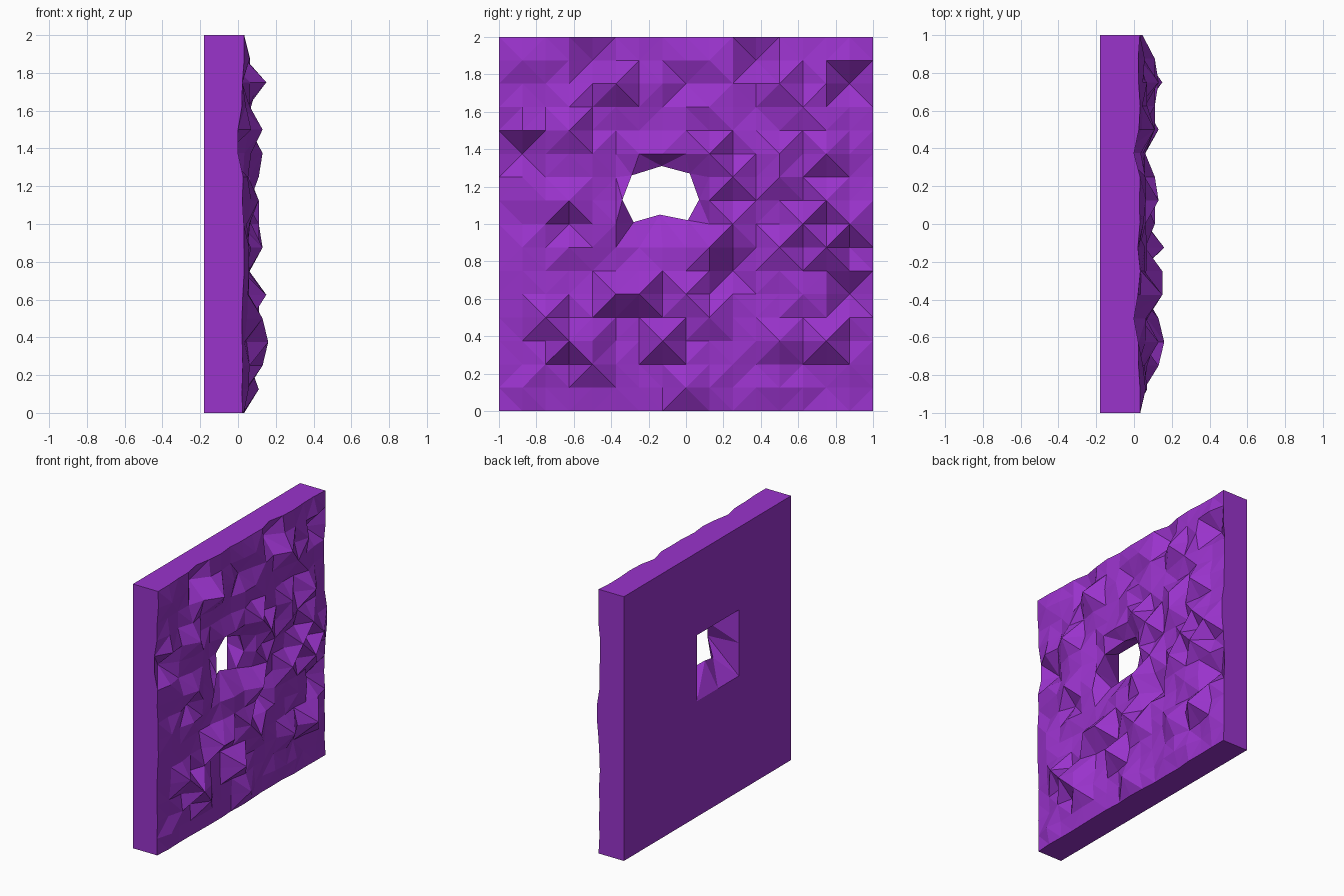
import bpy, bmesh, random

if "Cube" in bpy.data.objects:
    bpy.data.objects.remove(bpy.data.objects["Cube"], do_unlink=True)

N = 16
STEP = 2 / N
BASE, BACK = 0.03, -0.18
LOW, HIGH, BOTTOM, TOP = 5, 9, 7, 11      # grid bounds of the opening

# Rock bumps and dents: height -> grid points (column, row)
bumps = {
    0.16: [(3, 3), (7, 3)],
    0.15: [(5, 5), (6, 5), (5, 14), (14, 3)],
    0.13: [(2, 4), (4, 3), (4, 2), (9, 11), (14, 11), (14, 7), (9, 7), (12, 3), (3, 12)],
    0.11: [(8, 1), (9, 4), (15, 8), (3, 9), (12, 11), (12, 7), (14, 9),
           (10, 10), (12, 14), (13, 8), (12, 10), (8, 5)],
    0.07: [(10, 8), (13, 5), (3, 7), (2, 9), (13, 13), (4, 4), (7, 11),
           (3, 11), (14, 14), (1, 12)],
    0.045: [(16, 9), (16, 8)],
    0: [(4, 16), (11, 16), (0, 12), (0, 11), (3, 8), (15, 7), (8, 14)],
    -0.06: [(4, 15), (11, 15), (15, 14), (1, 11), (15, 5), (10, 6)],
}

random.seed(4)
height = {}
for i in range(N + 1):
    for j in range(N + 1):
        edge = i in (0, N) or j in (0, N)
        height[i, j] = BASE + (random.uniform(-0.01, 0.004) if edge
                               else random.uniform(-0.01, 0.035))
for h, points in bumps.items():
    for p in points:
        height[p] = h

purple = bpy.data.materials.new("purple rock")
purple.use_nodes = True
color = (0.32, 0.033, 0.6, 1)
purple.diffuse_color = color
purple.node_tree.nodes["Principled BSDF"].inputs["Base Color"].default_value = color

bm = bmesh.new()


def vert(x, i, j):
    return bm.verts.new((x, i * STEP - 1, j * STEP))


def inside(i, j):
    return LOW < i < HIGH and BOTTOM < j < TOP


# Rough front surface, each cell split along its most uneven diagonal
grid = {p: vert(h, *p) for p, h in height.items() if not inside(*p)}
for i in range(N):
    for j in range(N):
        if LOW <= i < HIGH and BOTTOM <= j < TOP:
            continue
        keys = [(i, j), (i + 1, j), (i + 1, j + 1), (i, j + 1)]
        a, b, c, d = [grid[k] for k in keys]
        dev = [abs(height[k] - BASE - 0.01) for k in keys]
        if max(dev[0], dev[2]) >= max(dev[1], dev[3]):
            tris = [(a, b, c), (a, c, d)]
        else:
            tris = [(a, b, d), (b, c, d)]
        for t in tris:
            bm.faces.new(t)


def loop(i0, i1, j0, j1):
    """Counter-clockwise grid points around a rectangle."""
    return ([(i, j0) for i in range(i0, i1)] + [(i1, j) for j in range(j0, j1)]
            + [(i, j1) for i in range(i1, i0, -1)] + [(i0, j) for j in range(j1, j0, -1)])


# Ragged lip of the opening, drawn in and back from the surrounding grid
ring = [grid[p] for p in loop(LOW, HIGH, BOTTOM, TOP)]
lip = [bm.verts.new(p) for p in [
    (-0.03, -0.28, 1.01), (-0.06, -0.14, 1.05), (-0.02, 0.01, 1.02), (0, 0.07, 1.13),
    (0, 0.02, 1.27), (-0.02, -0.13, 1.31), (0.02, -0.29, 1.26), (0.06, -0.34, 1.13)]]
back_ring = [vert(BACK, *p) for p in loop(LOW, HIGH, BOTTOM, TOP)[::2]]
for k in range(8):
    n = (k + 1) % 8
    r0, r1, r2 = [ring[(2 * k + s) % 16] for s in range(3)]
    for t in [(r0, r1, lip[k]), (r1, lip[n], lip[k]), (r1, r2, lip[n])]:
        bm.faces.new(t)
    # Tunnel wall to the square back opening
    bm.faces.new((lip[k], lip[n], back_ring[n]))
    bm.faces.new((lip[k], back_ring[n], back_ring[k]))

# Flat slab sides and back frame around the opening
corners = [vert(BACK, *p) for p in [(0, 0), (N, 0), (N, N), (0, N)]]
outer = [grid[p] for p in loop(0, N, 0, N)]
for s in range(4):
    n = (s + 1) % 4
    side = [outer[(s * N + k) % len(outer)] for k in range(N + 1)]
    bm.faces.new(side + [corners[n], corners[s]])
    inner = [back_ring[(2 * s + k) % 8] for k in range(3)]
    bm.faces.new([corners[s], corners[n]] + inner[::-1])

bmesh.ops.recalc_face_normals(bm, faces=bm.faces[:])
mesh = bpy.data.meshes.new("rock_wall")
bm.to_mesh(mesh)
bm.free()
mesh.materials.append(purple)
wall = bpy.data.objects.new("rock_wall", mesh)
bpy.context.collection.objects.link(wall)
